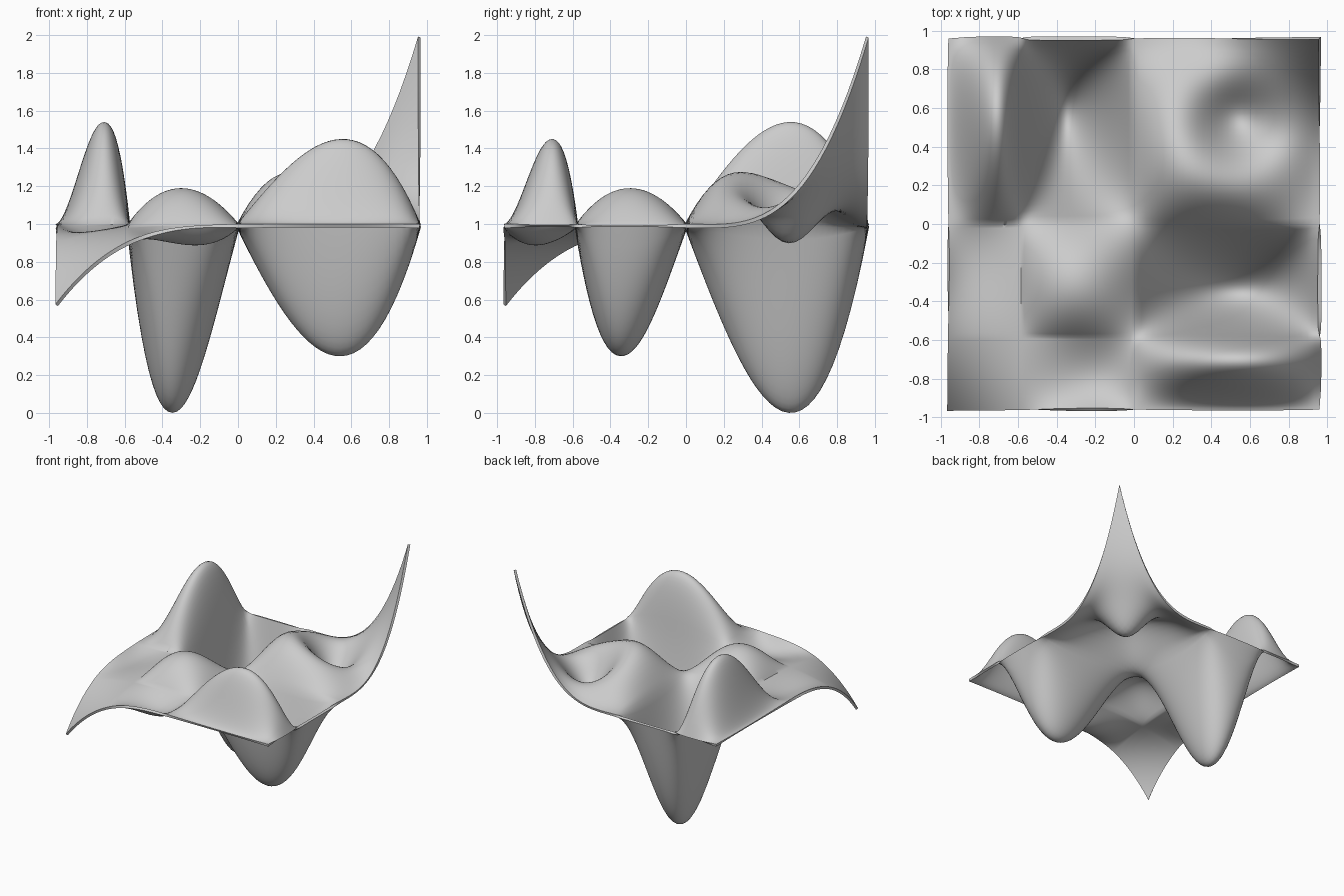
import bpy
import bmesh
from math import exp

if "Cube" in bpy.data.objects:
    bpy.data.objects.remove(bpy.data.objects["Cube"], do_unlink=True)

HALF = 0.96
KNOTS = [-HALF, -0.58, 0.0, HALF]
LEVEL = 0.99
THICK = 0.02
STEPS = 30


def arch(s, skew):
    """Cubic arch over 0..1; skew above 1 leans it towards the far end."""
    return s * (1 - s) * (1 - s + skew * s)


def unit_arch(s, skew):
    peak = max(arch(k / 60, skew) for k in range(61))
    return arch(s, skew) / peak


# Hills and hollows: (column, row): height, skew along x, skew along y
CELLS = {
    (0, 2): (0.54, 30, 2.0),
    (1, 2): (-0.98, 0.38, 2.0),
    (2, 0): (0.45, 2.0, 30),
    (2, 1): (-0.68, 1.7, 0.42),
    (1, 1): (0.19, 0.85, 0.9),
    (1, 0): (-0.09, 5, 0.6),
    (0, 1): (-0.04, 0.3, 5),
}


def raised_corner(s, t):
    """Angled ridge around a bowl, sweeping up to the tall corner."""
    def hump(a):
        return a * max(1 - a, 0) ** 1.5 / 0.186

    def sweep(a):
        return 1.25 * a ** 3 - 0.25 * a ** 2

    bowl = exp(-((s - 0.6) ** 2 + (t - 0.6) ** 2) / 0.07)
    return hump(s) * hump(t) * (0.347 - 0.5 * bowl) + sweep(s) * sweep(t)


def height(i, j, s, t, x, y):
    if (i, j) == (2, 2):
        return raised_corner(s, t)
    z = 0.0
    if (i, j) in CELLS:
        amount, skew_x, skew_y = CELLS[i, j]
        z = amount * unit_arch(s, skew_x) * unit_arch(t, skew_y)
    # Drooping front corner
    if x < 0 and y < 0:
        z -= 0.42 * (x * y / HALF ** 2) ** 3
    return z


# Sample positions, denser in the narrow cells
samples = []
for i in range(3):
    for k in range(STEPS + (i == 2)):
        s = k / STEPS
        samples.append((i, s, KNOTS[i] + s * (KNOTS[i + 1] - KNOTS[i])))

# Wavy sheet
bm = bmesh.new()
rows = [[bm.verts.new((x, y, LEVEL + height(i, j, s, t, x, y)))
         for i, s, x in samples] for j, t, y in samples]
for low, high in zip(rows, rows[1:]):
    for k in range(len(low) - 1):
        bm.faces.new((low[k], low[k + 1], high[k + 1], high[k]))
mesh = bpy.data.meshes.new("wavy_sheet")
bm.to_mesh(mesh)
bm.free()
sheet = bpy.data.objects.new("wavy_sheet", mesh)
bpy.context.collection.objects.link(sheet)

# Sheet colour
grey = bpy.data.materials.new("light_grey")
grey.use_nodes = True
colour = (0.6, 0.6, 0.6, 1)
grey.diffuse_color = colour
grey.node_tree.nodes["Principled BSDF"].inputs["Base Color"].default_value = colour
mesh.materials.append(grey)

# Thin walls, with a sharp rim and smooth faces
for other in bpy.context.selected_objects:
    other.select_set(False)
sheet.select_set(True)
bpy.context.view_layer.objects.active = sheet
solid = sheet.modifiers.new("thickness", 'SOLIDIFY')
solid.thickness = THICK
solid.offset = 0
bpy.ops.object.modifier_apply(modifier=solid.name)
bpy.ops.object.shade_smooth_by_angle(angle=0.8)
